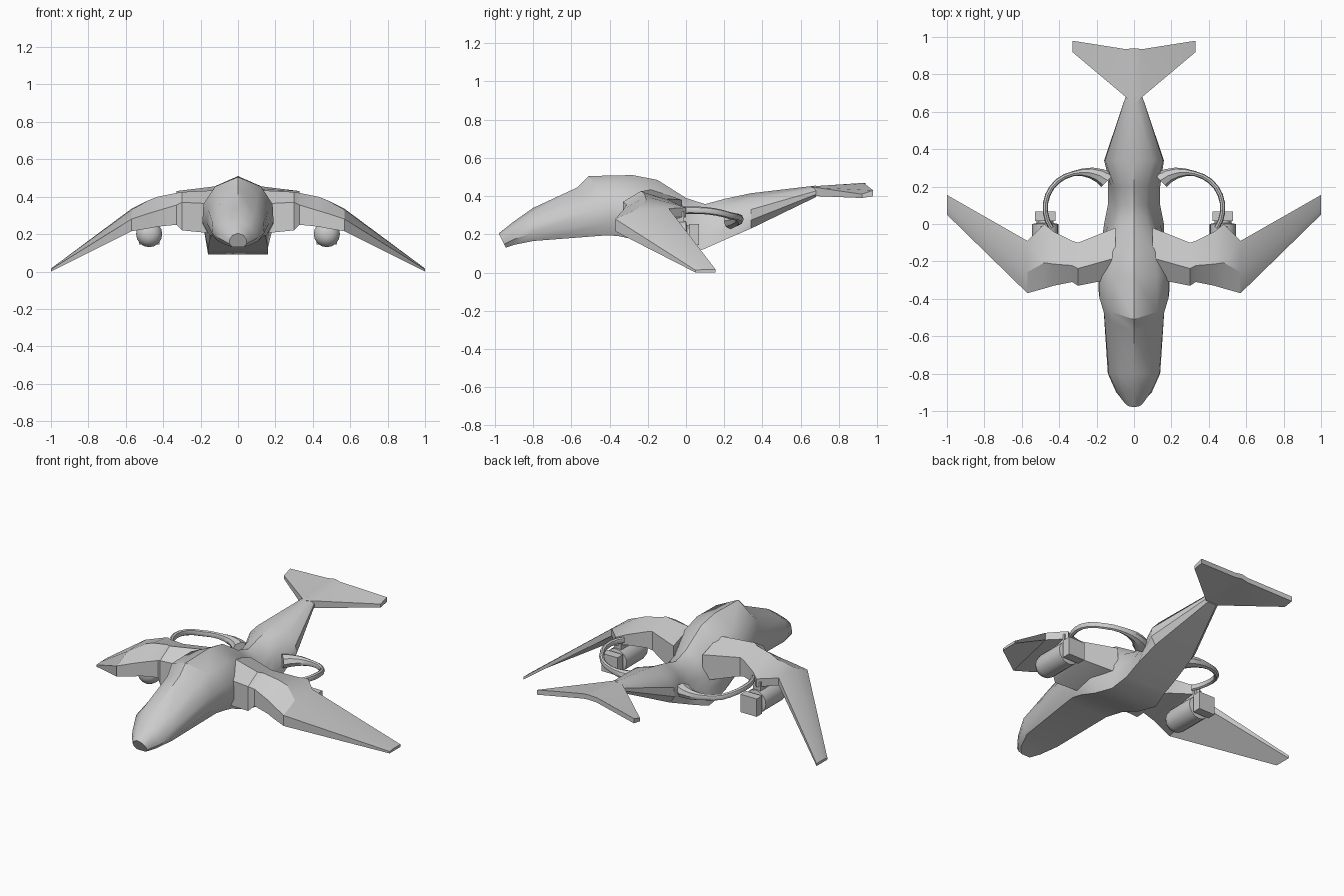
import bpy, bmesh, math

if "Cube" in bpy.data.objects:
    bpy.data.objects.remove(bpy.data.objects["Cube"])


def loft(name, rings, mirror=False, angle=30):
    """Skin a list of equal-length closed rings and cap both ends."""
    bm = bmesh.new()
    vr = [[bm.verts.new(p) for p in r] for r in rings]
    n = len(vr[0])
    for a, b in zip(vr, vr[1:]):
        for i in range(n):
            j = (i + 1) % n
            bm.faces.new((a[i], a[j], b[j], b[i]))
    bm.faces.new(vr[0])
    bm.faces.new(vr[-1])
    bmesh.ops.recalc_face_normals(bm, faces=bm.faces)
    me = bpy.data.meshes.new(name)
    bm.to_mesh(me)
    bm.free()
    ob = bpy.data.objects.new(name, me)
    bpy.context.collection.objects.link(ob)
    bpy.ops.object.select_all(action='DESELECT')
    ob.select_set(True)
    bpy.context.view_layer.objects.active = ob
    bpy.ops.object.shade_smooth_by_angle(angle=math.radians(angle))
    if mirror:
        m = ob.modifiers.new("mirror", 'MIRROR')
        m.use_mirror_merge = False


def hull_ring(y, zb, zt, floor, lower, upper):
    """Fuselage section: flat floor, bulging sides, rounded crown."""
    h = zt - zb
    half = [(floor, 0), (lower, .24), (upper, .54), (upper * .66, .84)]
    prof = [(0, 0)] + half + [(0, 1)] + [(-x, t) for x, t in reversed(half)]
    # the nose leans back a little, the canopy step sweeps into a chevron
    slant = .5 if y < -.95 else .8 if -.6 < y < -.5 else 0
    return [(x, y + min(slant * h * (1 - t), .16), zb + t * h) for x, t in prof]


# Fuselage: y, bottom, top, half widths of floor, lower side and upper side
hull = [
    (-.98, .13, .205, .03, .045, .045), (-.90, .145, .268, .07, .095, .09),
    (-.80, .165, .338, .11, .14, .135), (-.57, .195, .445, .14, .165, .16),
    (-.51, .19, .505, .15, .19, .185), (-.28, .175, .51, .15, .19, .185),
    (-.15, .125, .485, .16, .18, .17), (0, .09, .39, .16, .14, .11),
    (.10, .125, .358, .14, .12, .095), (.20, .17, .385, .14, .125, .105),
    (.34, .23, .415, .13, .16, .155), (.68, .395, .455, .03, .045, .045),
]
loft("fuselage", [hull_ring(*s) for s in hull], angle=35)


def wing_ring(x, front, rear, low, high, crown, back, under):
    """Wing section: blunt front edge, raised crown, blunt rear edge."""
    return [(x, front, low), (x, front, high), (x, front + .4 * (rear - front), crown),
            (x, rear, back), (x, rear, under)]


# Wing, from inside the hull to the drooped tip
wing = [
    (.10, -.29, -.02, .20, .36, .435, .38, .22),
    (.30, -.33, -.10, .22, .37, .425, .385, .27),
    (.33, -.31, -.09, .25, .355, .42, .38, .28),
    (.43, -.33, -.04, .24, .325, .40, .355, .29),
    (.48, -.345, 0, .23, .31, .38, .34, .29),
    (.57, -.37, -.09, .215, .28, .33, .335, .29),
    (1.0, .05, .155, 0, .012, .016, .016, 0),
]
loft("wing", [wing_ring(*s) for s in wing], True, 25)

# Hoop closing the opening behind each wing: an arc that swells into the hull
rings = []
for i in range(13):
    t = i / 12
    a = math.radians(-35 + 170 * t)
    swell = max(0, t - .7) / .3
    r, w, h = .188 + .02 * swell, .028 + .07 * swell, .038 + .045 * swell
    z = .325 + .012 * math.sin(math.pi * min(1, t * 2)) - .055 * t
    ring = []
    for q in range(8):
        d = r + w / 2 * math.cos(q * math.pi / 4)
        ring.append((.287 + d * math.cos(a), .085 + d * math.sin(a),
                     z + h / 2 * math.sin(q * math.pi / 4)))
    rings.append(ring)
loft("rear_hoop", rings, True, 40)

# Forked tail fin, lofted from tip to tip
fin = [(0, .64, .94, .395, .47), (.045, .68, .935, .40, .465), (.33, .92, .98, .39, .43)]
rings = []
for s, group in ((-1, fin[:0:-1]), (1, fin)):
    for x, front, rear, low, high in group:
        rings.append([(s * x, front, low), (s * x, front, high - .02),
                      (s * x, rear, high), (s * x, rear, high - .03)])
loft("tail_fin", rings)

# Engine pods under the wings: a rounded nose on a straight barrel
pod = [(-.19 - .06 * math.cos(a), .07 * math.sin(a)) for a in (.35, .75, 1.15, math.pi / 2)]
pod += [(0, .07), (.005, .045), (.03, .045)]
loft("engine_pod", [[(.475 + r * math.cos(k * math.pi / 8), y, .20 + r * math.sin(k * math.pi / 8))
                     for k in range(16)] for y, r in pod], True, 40)


def box(name, x0, x1, y0, y1, z0, z1):
    loft(name, [[(x0, y, z0), (x1, y, z0), (x1, y, z1), (x0, y, z1)] for y in (y0, y1)], True)


# Square block at the rear of each pod, and the mount that ties it to the wing
box("engine_block", .42, .53, .015, .068, .145, .255)
box("engine_pylon", .45, .50, -.20, -.01, .24, .32)
